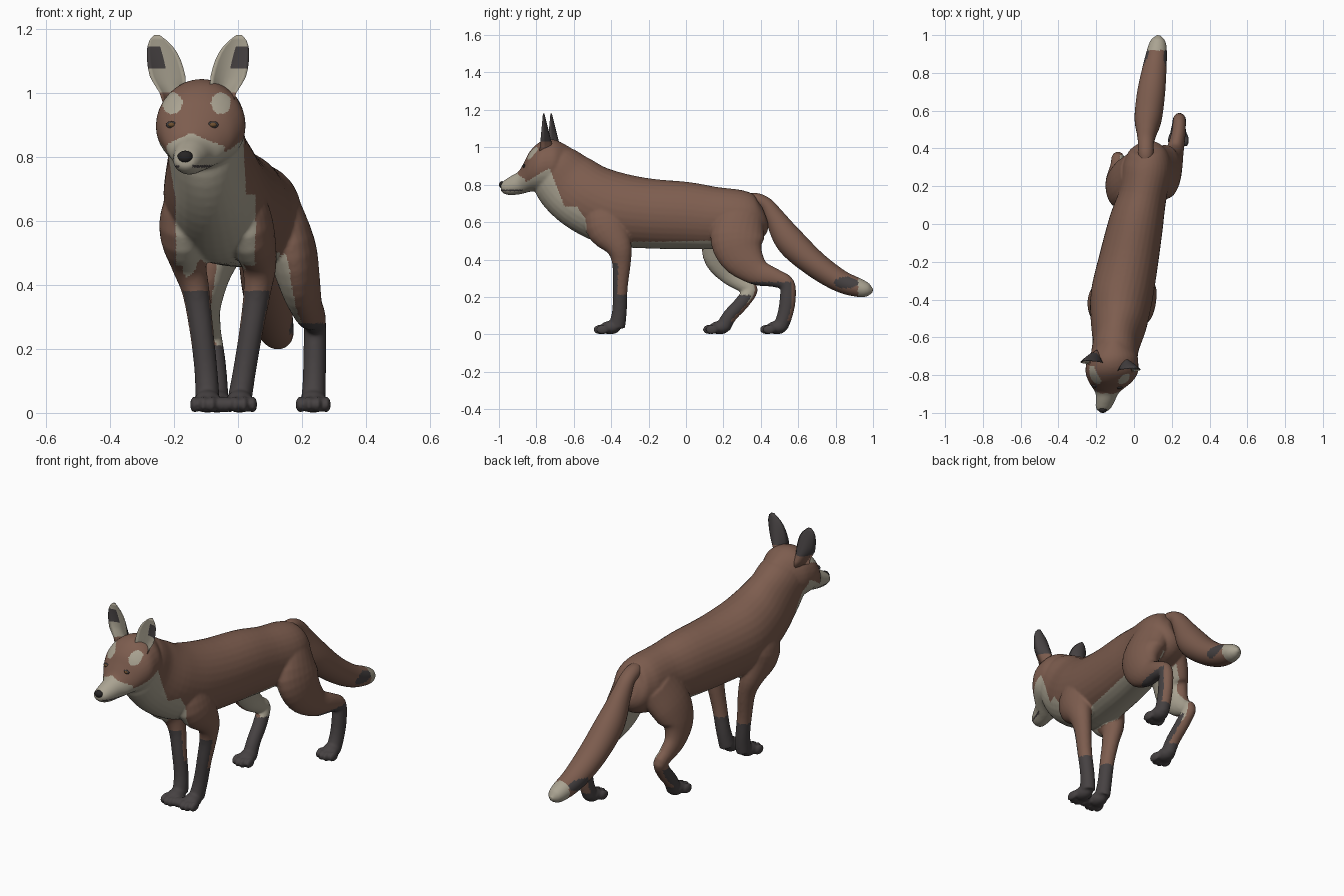
import bpy, bmesh, math
from mathutils import Vector, Matrix
from mathutils.bvhtree import BVHTree

if "Cube" in bpy.data.objects:
    bpy.data.objects.remove(bpy.data.objects["Cube"])


def material(name, rgb):
    m = bpy.data.materials.new(name)
    m.diffuse_color = (*rgb, 1)
    m.use_nodes = True
    m.node_tree.nodes["Principled BSDF"].inputs["Base Color"].default_value = m.diffuse_color
    return m


RUST = material("rust fur", (0.205, 0.109, 0.077))
CREAM = material("cream fur", (0.40, 0.365, 0.285))
DARK = material("dark fur", (0.062, 0.054, 0.055))
BLACK = material("black nose", (0.02, 0.018, 0.018))
AMBER = material("amber eye", (0.16, 0.08, 0.03))
COAT = [RUST, CREAM, DARK]


def tube(bm, pts, sides=24, sub=4, axis=None):
    """Loft ellipses (x, y, z, half width, half depth) along a smooth path."""
    p = [Vector(q) for q in pts]
    path = []
    for i in range(len(p) - 1):
        a, b, c, d = p[max(i - 1, 0)], p[i], p[i + 1], p[min(i + 2, len(p) - 1)]
        for k in range(sub):
            t = k / sub
            path.append(0.5 * (2 * b + (c - a) * t + (2 * a - 5 * b + 4 * c - d) * t * t
                               + (3 * b - a - 3 * c + d) * t ** 3))
    path.append(p[-1])
    rings = []
    for i, q in enumerate(path):
        a, b = path[max(i - 1, 0)], path[min(i + 1, len(path) - 1)]
        tan = axis or (Vector(b[:3]) - Vector(a[:3])).normalized()
        u = Vector((1, 0, 0))
        u = (u - tan * u.dot(tan)).normalized()
        v = tan.cross(u)
        rings.append([bm.verts.new(Vector(q[:3]) + u * q[3] * math.cos(w) + v * q[4] * math.sin(w))
                      for w in (2 * math.pi * k / sides for k in range(sides))])
    for r, s in zip(rings, rings[1:]):
        for k in range(sides):
            j = (k + 1) % sides
            bm.faces.new((r[k], r[j], s[j], s[k]))
    bm.faces.new(rings[0])
    bm.faces.new(rings[-1])


def ball(bm, c, r):
    bmesh.ops.create_uvsphere(bm, u_segments=20, v_segments=12, radius=1,
                              matrix=Matrix.Translation(c) @ Matrix.Diagonal((*r, 1)))


def make(name, bm, mats):
    bmesh.ops.recalc_face_normals(bm, faces=bm.faces[:])
    me = bpy.data.meshes.new(name)
    bm.to_mesh(me)
    bm.free()
    for m in mats:
        me.materials.append(m)
    for f in me.polygons:
        f.use_smooth = True
    ob = bpy.data.objects.new(name, me)
    bpy.context.collection.objects.link(ob)
    return ob


def paw(bm, x, y):
    ball(bm, (x, y, 0.036), (0.043, 0.055, 0.036))
    for i, dy in enumerate((0.014, 0, 0, 0.014)):
        ball(bm, (x + (i - 1.5) * 0.027, y - 0.055 + dy, 0.026), (0.0145, 0.036, 0.026))


# torso and neck
bm = bmesh.new()
tube(bm, [(.067, .418, .64, .05, .06), (.07, .385, .63, .10, .12), (.07, .30, .62, .13, .152),
          (.045, .15, .622, .128, .167), (.01, 0, .635, .145, .18), (-.03, -.2, .646, .158, .187),
          (-.065, -.38, .67, .165, .197), (-.08, -.52, .725, .15, .19), (-.095, -.63, .805, .125, .178),
          (-.105, -.70, .88, .122, .15), (-.112, -.74, .91, .10, .10)], 32)
# head and muzzle
tube(bm, [(-.105, -.62, .91, .07, .09), (-.11, -.69, .905, .125, .132), (-.115, -.74, .90, .138, .142),
          (-.118, -.79, .893, .138, .130), (-.125, -.835, .870, .115, .108), (-.134, -.865, .838, .088, .084),
          (-.142, -.895, .810, .062, .062), (-.153, -.94, .794, .050, .050),
          (-.162, -.975, .787, .040, .034), (-.164, -.990, .787, .026, .018)],
     32, axis=Vector((0, -1, 0)))
# front legs
for xs in ((-.145, -.17, -.155, -.132, -.113, -.1, -.095), (.005, .035, .065, .06, .04, .02, .005)):
    tube(bm, [(x, *r) for x, r in zip(xs, (
        (-.42, .70, .07, .11), (-.42, .58, .077, .12), (-.36, .47, .056, .072), (-.345, .38, .043, .050),
        (-.352, .25, .037, .040), (-.355, .13, .036, .039), (-.37, .04, .038, .045)))])
    paw(bm, xs[-1], -.405)
# hind legs: right one stretched back, left one forward
tube(bm, [(.115, .30, .64, .08, .12), (.165, .275, .52, .078, .145), (.19, .30, .42, .066, .12),
          (.215, .38, .335, .048, .075), (.235, .475, .302, .038, .050), (.24, .54, .268, .035, .042),
          (.24, .543, .18, .036, .043), (.238, .528, .1, .036, .041), (.235, .505, .04, .038, .04)])
paw(bm, .235, .485)
tube(bm, [(0, .26, .62, .08, .13), (-.055, .22, .52, .074, .13), (-.09, .2, .42, .061, .11),
          (-.1, .24, .33, .046, .07), (-.09, .305, .27, .036, .046), (-.085, .345, .24, .034, .04),
          (-.075, .3, .17, .035, .039), (-.068, .235, .1, .035, .038), (-.065, .2, .04, .036, .04)])
paw(bm, -.065, .18)

# fuse the parts into one smooth skin
body = make("body", bm, [])
rm = body.modifiers.new("fuse", 'REMESH')
rm.mode, rm.voxel_size = 'VOXEL', 0.007
sm = body.modifiers.new("soften", 'SMOOTH')
sm.factor, sm.iterations = 0.5, 5
skin = bpy.data.meshes.new_from_object(body.evaluated_get(bpy.context.evaluated_depsgraph_get()))
body.modifiers.clear()
body.data = skin
skin.materials.clear()
for m in COAT:
    skin.materials.append(m)


def coat(c, n):
    x, y, z = c
    hx = abs(x + .122 - .2 * (y + .78))
    # lip line, brows, muzzle
    if y < -.875 and abs(z - .77) < .004 and hx > .02:
        return 2
    if z > .90 and y < -.75 and ((abs(x + .129) - .076) / .031) ** 2 + ((z - .967) / .034) ** 2 < 1:
        return 1
    if y < -.86 and .7 < z < .875 - .45 * hx:
        return 1
    # cheeks, bib and chest
    if z > .46 and z < min(.885, .80 + .6 * (y + .88)) and y < -.72 + .39 * (.865 - z):
        return 1
    if .46 < z < .68 and y < -.44 and n.y < -.15 and abs(x + .07) < .125 and (n.z < -.1 or z > .5):
        return 1
    # chest floor and belly
    if .42 < z < .52 and -.5 < y < .2 and n.z < -.6 and abs(x - .01 - .2 * y) < .095:
        return 1
    # front stockings
    if y < -.2:
        return 2 if z < .21 or (z < .38 and n.y < -.35) else 0
    # hind stockings and pale inner thighs
    if y > 0 and z < .5:
        right = x > .08
        if z < .07 or (z < (.28 if right else .21) and n.y < .45):
            return 2
        if z > .17 and y < .42 and n.y < .6 and n.x * (1 if right else -1) < -.35:
            return 1
    return 0


for f in skin.polygons:
    f.use_smooth = True
    f.material_index = coat(f.center, f.normal)

# tail
bm = bmesh.new()
tube(bm, [(.064, .31, .715, .03, .03), (.063, .37, .718, .040, .038), (.063, .43, .69, .042, .040),
          (.067, .48, .615, .052, .056), (.075, .56, .495, .072, .078), (.09, .69, .375, .074, .070),
          (.108, .82, .288, .064, .060), (.122, .92, .25, .052, .050), (.127, .97, .238, .038, .036),
          (.129, .998, .234, .010, .010)], 40, 10)
tail = make("tail", bm, COAT)
for f in tail.data.polygons:
    x, y, z = f.center
    patch = ((y - .855) / .065) ** 2 + ((z - .277) / .03) ** 2 < 1
    f.material_index = 1 if y > .92 else 2 if patch and abs(f.normal.x) > .6 else 0

# ears: cupped crescent sections, pale inside and dark behind
EAR = [(.96, -.232, -.150), (1.0, -.245, -.160), (1.03, -.264, -.163), (1.05, -.275, -.164), (1.075, -.281, -.170),
       (1.10, -.284, -.178), (1.125, -.285, -.190), (1.145, -.283, -.204), (1.165, -.276, -.225),
       (1.18, -.262, -.244)]
for name, flip, y0 in (("left_ear", False, -.705), ("right_ear", True, -.745)):
    bm = bmesh.new()
    n = 8
    rings = []
    for z, x0, x1 in EAR:
        t = (z - .96) / .22
        ring = []
        for k in range(2 * n):
            front = k <= n
            s = (k if front else 2 * n - k) / n * 2 - 1
            x = (x0 + x1) / 2 + s * (x1 - x0) / 2
            bulge = (1 - s * s) * ((.045 if front else .075) * (1 - t) + (0 if front else .008))
            y = y0 - .04 * (1 - t) - .02 * t + bulge
            ring.append(bm.verts.new((-.25 - x if flip else x, y, z)))
        rings.append(ring)
    for i, (r, q) in enumerate(zip(rings, rings[1:])):
        for k in range(2 * n):
            j = (k + 1) % (2 * n)
            f = bm.faces.new((r[k], r[j], q[j], q[k]))
            inside = k < n and not (4 <= i <= 6 and k < 4)
            f.material_index = 0 if i < 1 or (i < 2 and k >= n) else 1 if inside else 2
    bm.faces.new(rings[0])
    bm.faces.new(rings[-1]).material_index = 2
    make(name, bm, COAT)

# nose
bm = bmesh.new()
ball(bm, (-.165, -.983, .800), (.024, .017, .019))
make("nose", bm, [BLACK])

# eyes, set onto the skin by casting from the front
tree = BVHTree.FromPolygons([v.co for v in skin.vertices], [p.vertices[:] for p in skin.polygons])
for name, x in (("left_eye", -.208), ("right_eye", -.078)):
    c = tree.ray_cast(Vector((x, -2, .90)), Vector((0, 1, 0)))[0] or Vector((x, -.86, .9))
    for part, mat, r, d in (("_rim", DARK, (.017, .006, .011), 0), ("", AMBER, (.011, .006, .007), -.003)):
        bm = bmesh.new()
        ball(bm, c + Vector((0, d, 0)), r)
        make(name + part, bm, [mat])
